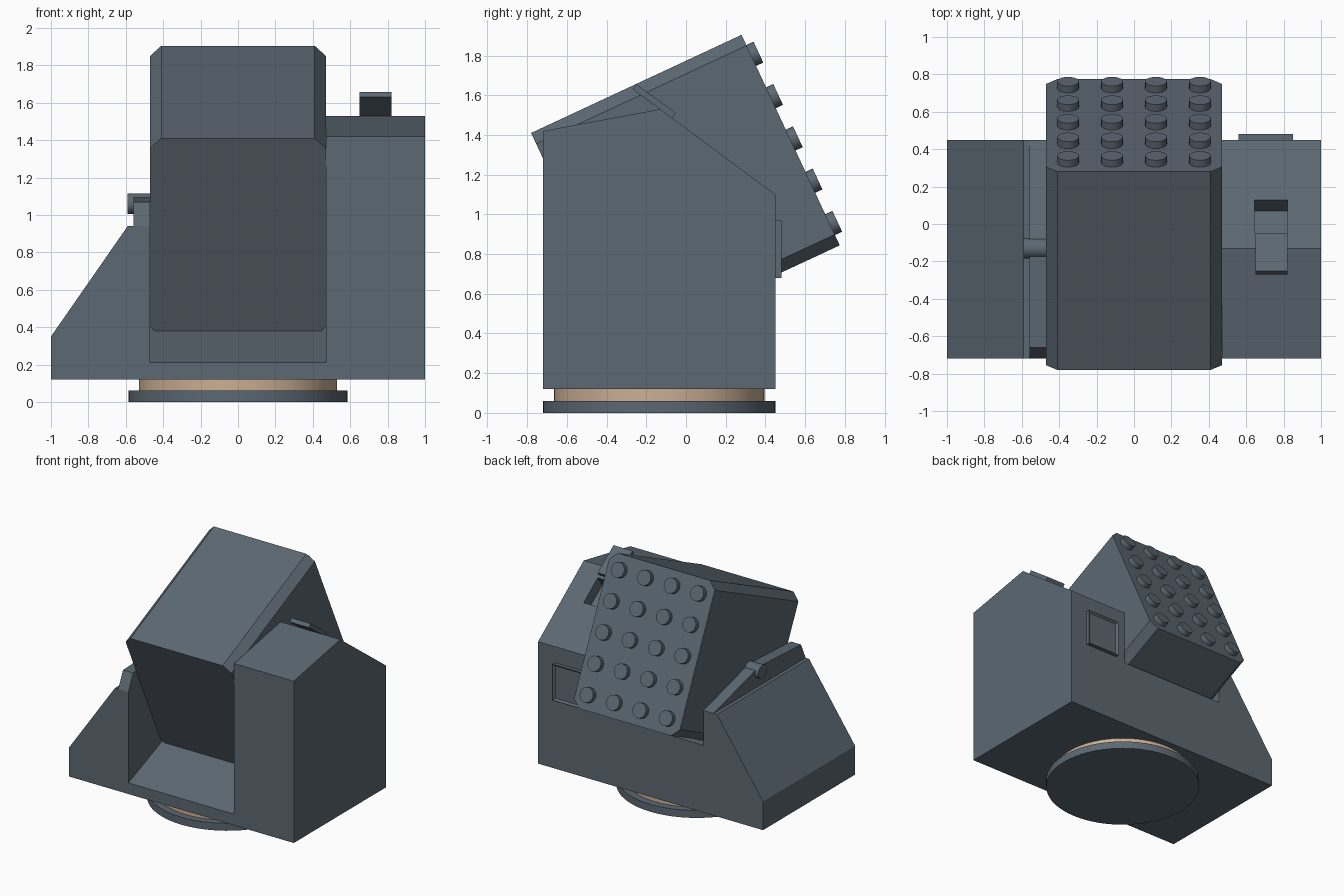
import bpy, bmesh, math
from mathutils import Matrix, Vector

cube = bpy.data.objects.get("Cube")
if cube:
    bpy.data.objects.remove(cube, do_unlink=True)


def material(name, rgb):
    m = bpy.data.materials.new(name)
    m.use_nodes = True
    m.diffuse_color = (*rgb, 1)
    m.node_tree.nodes["Principled BSDF"].inputs["Base Color"].default_value = (*rgb, 1)
    return m


SLATE = material("slate grey", (0.107, 0.138, 0.168))
TAN = material("tan", (0.60, 0.43, 0.30))


def finish(name, bm, mat=SLATE):
    bmesh.ops.recalc_face_normals(bm, faces=bm.faces)
    mesh = bpy.data.meshes.new(name)
    bm.to_mesh(mesh)
    bm.free()
    mesh.materials.append(mat)
    ob = bpy.data.objects.new(name, mesh)
    bpy.context.collection.objects.link(ob)
    return ob


def prism(name, profile, start, end, along="x"):
    """Extrude a (y, z) profile along x, or an (x, z) profile along y."""
    bm = bmesh.new()
    place = (lambda p: (start, p[0], p[1])) if along == "x" else (lambda p: (p[0], start, p[1]))
    face = bm.faces.new([bm.verts.new(place(p)) for p in profile])
    ext = bmesh.ops.extrude_face_region(bm, geom=[face])
    step = Vector((end - start, 0, 0)) if along == "x" else Vector((0, end - start, 0))
    bmesh.ops.translate(bm, vec=step, verts=[v for v in ext["geom"] if isinstance(v, bmesh.types.BMVert)])
    return finish(name, bm)


def add_cylinder(bm, radius, depth, matrix, segments):
    bmesh.ops.create_cone(bm, cap_ends=True, segments=segments, radius1=radius,
                          radius2=radius, depth=depth, matrix=matrix)


def smooth(ob):
    bpy.ops.object.select_all(action="DESELECT")
    ob.select_set(True)
    bpy.context.view_layer.objects.active = ob
    bpy.ops.object.shade_smooth_by_angle(angle=math.radians(35))


FRONT, BACK, BOTTOM, INNER = -0.72, 0.45, 0.12, 0.47
MID = (FRONT + BACK) / 2

# Round turntable
for name, radius, z, mat in (("base_disc", 0.585, 0.03, SLATE), ("bearing_ring", 0.53, 0.09, TAN)):
    bm = bmesh.new()
    add_cylinder(bm, radius, 0.06, Matrix.Translation((0, MID, z)), 64)
    smooth(finish(name, bm, mat))

# Tall cabin with gabled roof
cabin = prism("cabin", [(FRONT, BOTTOM), (FRONT, 1.42), (-0.13, 1.53), (BACK, 1.10), (BACK, BOTTOM)], INNER, 1)

# Hatch opening sunk into the rear roof slope
cutter = prism("hatch_cutter", [(-0.11, 1.39), (-0.02, 1.51), (0.16, 1.38), (0.07, 1.26)], 0.645, 0.82)
cutter.hide_render = True
cut = cabin.modifiers.new("hatch_opening", "BOOLEAN")
cut.operation = "DIFFERENCE"
cut.solver = "EXACT"
cut.object = cutter
bpy.context.view_layer.objects.active = cabin
bpy.ops.object.modifier_apply(modifier=cut.name)
bpy.data.objects.remove(cutter, do_unlink=True)

# Slid-open hatch lid overhanging the ridge
prism("hatch_lid", [(-0.27, 1.63), (-0.25, 1.656), (-0.05, 1.51), (-0.07, 1.485)], 0.65, 0.82)

# Rear door plate with a sunken centre
bm = bmesh.new()
bmesh.ops.create_cube(bm, size=1, matrix=Matrix.Translation((0.705, 0.46, 0.825)) @ Matrix.Diagonal((0.29, 0.04, 0.29, 1)))
bm.normal_update()
outer = [f for f in bm.faces if f.normal.y > 0.9]
bmesh.ops.inset_region(bm, faces=outer, thickness=0.02, depth=-0.015)
finish("rear_door", bm)

# Sloped floor between the sides
prism("cradle_floor", [(FRONT, BOTTOM), (FRONT, 0.21), (0.40, 0.66), (BACK, 0.66), (BACK, BOTTOM)], -INNER, INNER)

# Low wedge housing on the other side
prism("side_wedge", [(-1, BOTTOM), (-1, 0.35), (-0.59, 0.94), (-0.56, 0.94), (-0.56, BOTTOM)], FRONT, BACK, "y")

# Bearing plate and pivot pin
prism("pivot_plate", [(FRONT, BOTTOM), (FRONT, 0.94), (-0.66, 1.07), (-0.13, 1.095), (BACK, 0.94), (BACK, BOTTOM)],
      -0.56, -INNER)
bm = bmesh.new()
add_cylinder(bm, 0.055, 0.17, Matrix.Translation((-0.505, -0.13, 1.06)) @ Matrix.Rotation(math.pi / 2, 4, "Y"), 24)
smooth(finish("pivot_pin", bm))

# Tilted launcher pod with chamfered long edges
SIZE = 1.17
TILT = Matrix.Translation((0, -0.003, 1.127)) @ Matrix.Rotation(math.radians(25), 4, "X")
bm = bmesh.new()
bmesh.ops.create_cube(bm, size=1, matrix=Matrix.Diagonal((2 * INNER, SIZE, SIZE, 1)))
long_edges = [e for e in bm.edges if abs(e.verts[0].co.y - e.verts[1].co.y) > 0.5]
bmesh.ops.bevel(bm, geom=long_edges, offset=0.06, segments=1, affect="EDGES")
bm.transform(TILT)
finish("launcher_pod", bm)

# Grid of round caps on the pod's rear face
bm = bmesh.new()
for col in range(4):
    for row in range(5):
        spot = Matrix.Translation(((col - 1.5) * 0.235, SIZE / 2 + 0.01, (row - 2) * 0.235))
        add_cylinder(bm, 0.058, 0.06, TILT @ spot @ Matrix.Rotation(math.pi / 2, 4, "X"), 20)
smooth(finish("tube_caps", bm))
